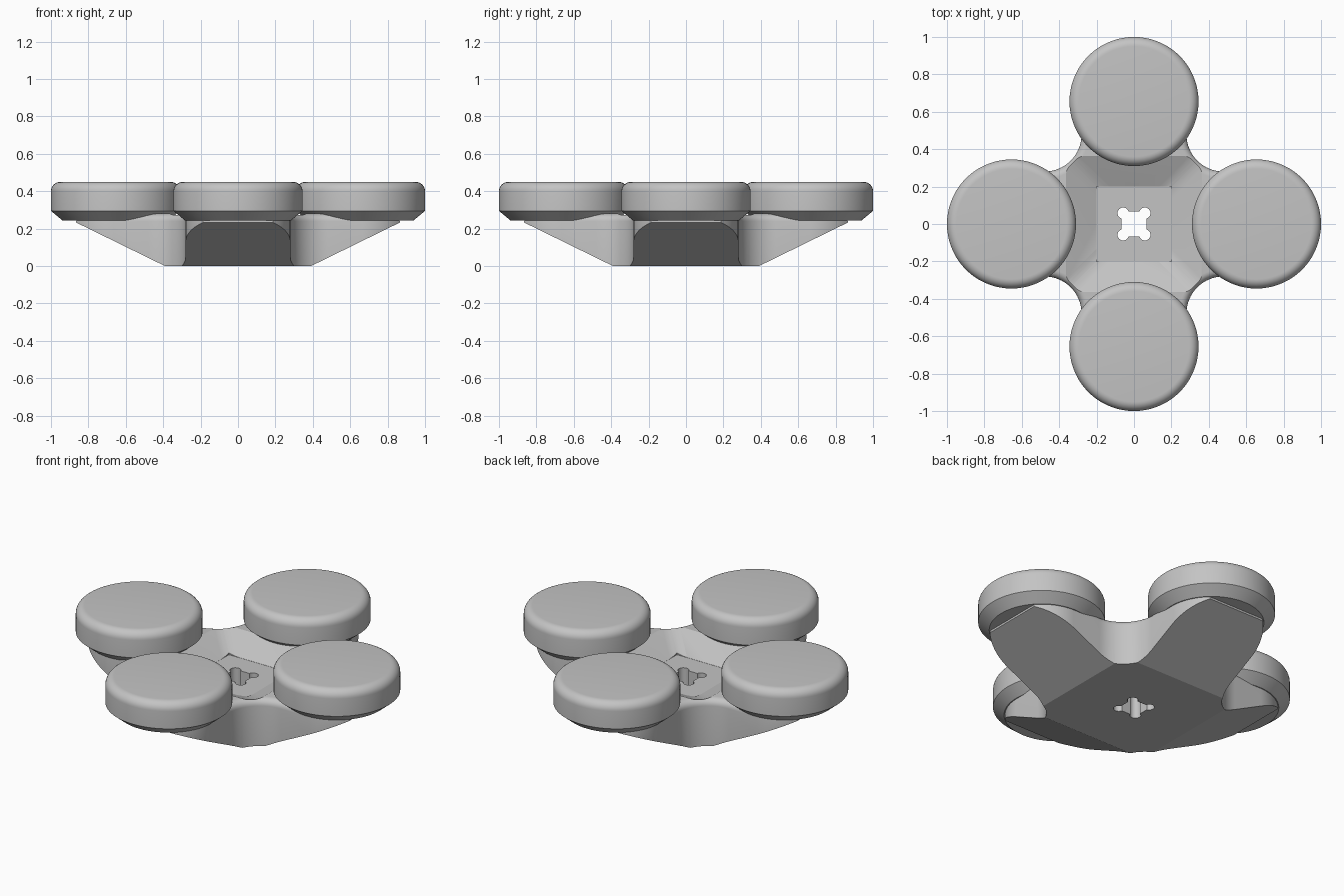
import bpy, bmesh, math
from mathutils import Matrix, Vector

cube = bpy.data.objects.get("Cube")
if cube:
    bpy.data.objects.remove(cube, do_unlink=True)

grey = bpy.data.materials.new("plain grey")
grey.use_nodes = True
grey.diffuse_color = (0.55, 0.55, 0.55, 1)
grey.node_tree.nodes["Principled BSDF"].inputs["Base Color"].default_value = (0.55, 0.55, 0.55, 1)


def make_object(name, bm):
    bmesh.ops.recalc_face_normals(bm, faces=bm.faces)
    mesh = bpy.data.meshes.new(name)
    bm.to_mesh(mesh)
    bm.free()
    mesh.materials.append(grey)
    obj = bpy.data.objects.new(name, mesh)
    bpy.context.collection.objects.link(obj)
    return obj


def activate(obj):
    bpy.ops.object.select_all(action='DESELECT')
    obj.select_set(True)
    bpy.context.view_layer.objects.active = obj


def smooth(obj):
    activate(obj)
    bpy.ops.object.shade_smooth_by_angle(angle=math.radians(24))


def arc(cx, cy, r, start, end, steps):
    angles = [math.radians(start + (end - start) * i / steps) for i in range(steps + 1)]
    return [Vector((cx + r * math.cos(a), cy + r * math.sin(a), 0)) for a in angles]


def frustum(name, low, high, z0, z1, corner=0):
    """Square frustum given by its half widths, with optional rounded corners."""
    bm = bmesh.new()
    bmesh.ops.create_cone(bm, segments=4, cap_ends=True, radius1=low * math.sqrt(2),
                          radius2=high * math.sqrt(2), depth=z1 - z0,
                          matrix=Matrix.Translation((0, 0, (z0 + z1) / 2)))
    # Turn the sides square to the axes whatever the cone's starting angle
    v = bm.verts[:][0].co
    turn = math.pi / 4 - math.atan2(v.y, v.x)
    bmesh.ops.rotate(bm, verts=bm.verts, cent=(0, 0, 0), matrix=Matrix.Rotation(turn, 3, 'Z'))
    if corner:
        sides = [e for e in bm.edges if abs(e.verts[0].co.z - e.verts[1].co.z) > 0.01]
        bmesh.ops.bevel(bm, geom=sides, offset=corner, segments=6, profile=0.5, affect='EDGES')
    return make_object(name, bm)


def cylinder_cutter(x, y, r):
    bm = bmesh.new()
    bmesh.ops.create_cone(bm, segments=24, cap_ends=True, radius1=r, radius2=r, depth=1,
                          matrix=Matrix.Translation((x, y, 0.1)))
    return make_object("relief_cutter", bm)


def cut(obj, cutter, operation='DIFFERENCE'):
    activate(obj)
    mod = obj.modifiers.new("cut", 'BOOLEAN')
    mod.operation, mod.solver, mod.object = operation, 'EXACT', cutter
    bpy.ops.object.modifier_apply(modifier=mod.name)
    bpy.data.objects.remove(cutter, do_unlink=True)


# Four-armed body: blunt round arm ends joined by concave fillets
TOP = 0.28
quarter = (arc(0.656, 0, 0.28, -88, -41.7, 10) + arc(0.656, 0, 0.28, 41.7, 88, 10)
           + arc(0.48, 0.48, 0.2, 270, 180, 16))
bm = bmesh.new()
outline = [bm.verts.new(Matrix.Rotation(k * math.pi / 2, 3, 'Z') @ p)
           for k in range(4) for p in quarter]
base = bm.faces.new(outline)
top = bmesh.ops.extrude_face_region(bm, geom=[base])["geom"]
bmesh.ops.translate(bm, verts=[g for g in top if isinstance(g, bmesh.types.BMVert)],
                    vec=(0, 0, TOP))
rim = [e for e in bm.edges if all(v.co.z > TOP - 0.01 for v in e.verts)]
bmesh.ops.bevel(bm, geom=rim, offset=0.04, segments=6, profile=0.5, affect='EDGES')
body = make_object("body", bm)

# Sloped underside, shallow bowl, square seat and central relieved hole
cut(body, frustum("underside_shape", 0.39, 1.39, 0, 0.49), 'INTERSECT')
cut(body, frustum("bowl_cutter", 0.2, 0.6, 0.2, 0.396, corner=0.05))
cut(body, frustum("seat_cutter", 0.2, 0.2, 0.199, 0.4))
cut(body, frustum("hole_cutter", 0.066, 0.066, -0.2, 0.5))
for sx in (-1, 1):
    for sy in (-1, 1):
        cut(body, cylinder_cutter(sx * 0.058, sy * 0.058, 0.03))
smooth(body)


# Round pads: bevelled underneath, rounded on top
def pad(name, x, y):
    profile = [Vector((0, 0, 0.245)), Vector((0.285, 0, 0.245)), Vector((0.345, 0, 0.295))]
    profile += [Vector((p.x, 0, p.y)) for p in arc(0.295, 0.4, 0.05, 0, 90, 8)]
    profile.append(Vector((0, 0, 0.45)))
    bm = bmesh.new()
    verts = [bm.verts.new(p) for p in profile]
    edges = [bm.edges.new(pair) for pair in zip(verts, verts[1:])]
    bmesh.ops.spin(bm, geom=verts + edges, cent=(0, 0, 0), axis=(0, 0, 1),
                   angle=2 * math.pi, steps=72)
    bmesh.ops.remove_doubles(bm, verts=bm.verts, dist=0.0005)
    bmesh.ops.translate(bm, verts=bm.verts, vec=(x, y, 0))
    smooth(make_object(name, bm))


for name, x, y in (("left_pad", 1, 0), ("right_pad", -1, 0), ("back_pad", 0, 1), ("front_pad", 0, -1)):
    pad(name, x * 0.655, y * 0.655)
